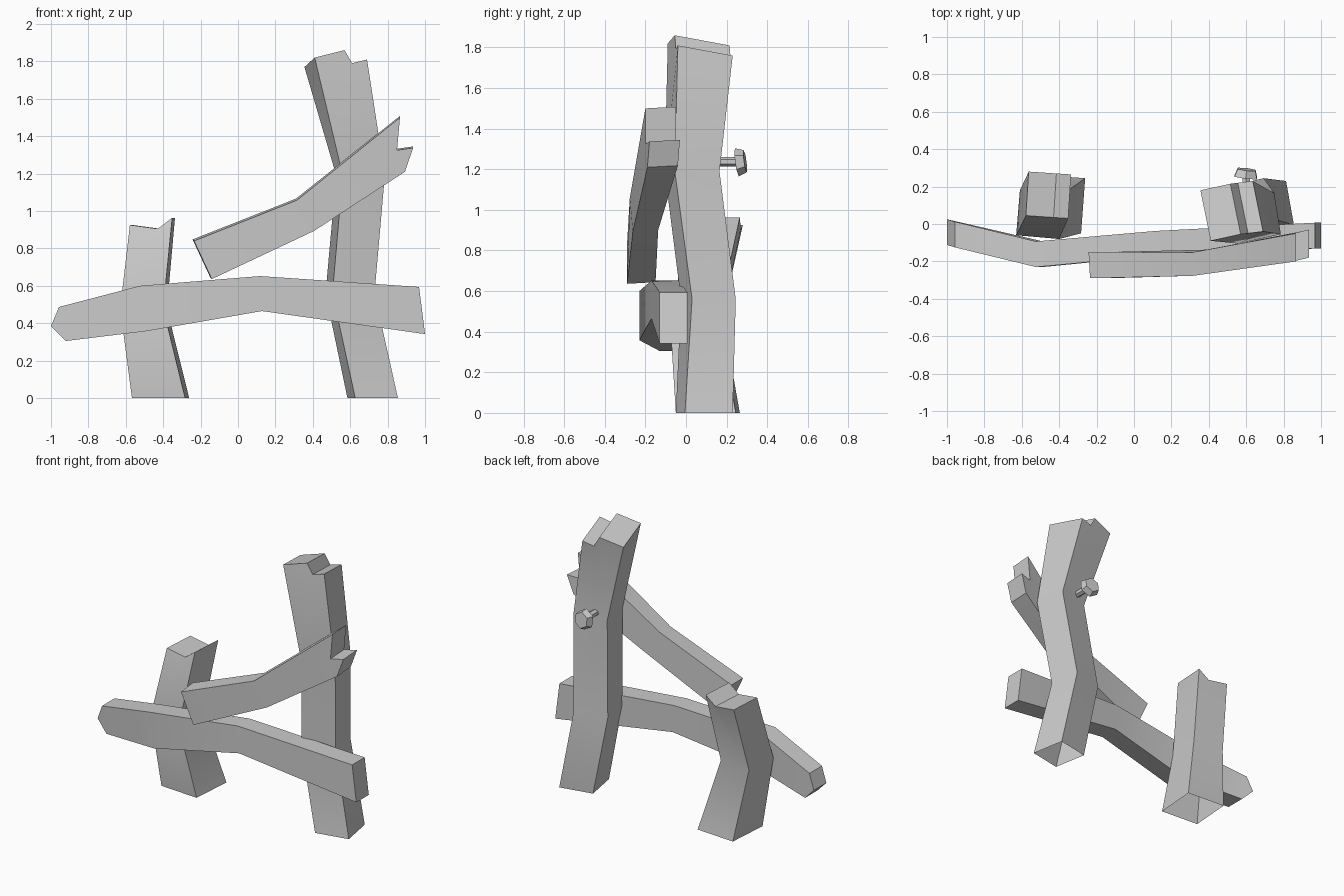
import bpy, bmesh, math
from mathutils import Vector, Matrix

cube = bpy.data.objects.get("Cube")
if cube:
    bpy.data.objects.remove(cube, do_unlink=True)

grey = bpy.data.materials.new("weathered_grey")
grey.use_nodes = True
colour = (0.6, 0.6, 0.6, 1)
grey.diffuse_color = colour
grey.node_tree.nodes["Principled BSDF"].inputs["Base Color"].default_value = colour


def finish(name, bm):
    bmesh.ops.recalc_face_normals(bm, faces=bm.faces)
    mesh = bpy.data.meshes.new(name)
    bm.to_mesh(mesh)
    bm.free()
    mesh.materials.append(grey)
    obj = bpy.data.objects.new(name, mesh)
    bpy.context.collection.objects.link(obj)
    bpy.ops.object.select_all(action='DESELECT')
    bpy.context.view_layer.objects.active = obj
    obj.select_set(True)
    bpy.ops.object.shade_smooth_by_angle(angle=math.radians(30))


def beam(name, stations, tip, capped):
    """Bent plank: stations are (edge a, edge b, depth); tip is the broken end outline."""
    bm = bmesh.new()

    def pair(point, depth):
        front = Vector(point)
        return bm.verts.new(front), bm.verts.new(front + Vector(depth))

    a = [pair(s[0], s[2]) for s in stations]
    b = [pair(s[1], s[2]) for s in stations]
    end = [a[-1]] + [pair(p, stations[-1][2]) for p in tip] + [b[-1]]
    # front and back faces, the last one following the broken outline
    for i in range(len(a) - 1):
        last = i == len(a) - 2
        far = end if last else [a[i + 1], b[i + 1]]
        for side in (0, 1):
            bm.faces.new([b[i][side], a[i][side]] + [p[side] for p in far])
    # long edges and the broken end
    for run in (a, b, end):
        for p, q in zip(run, run[1:]):
            bm.faces.new((p[0], q[0], q[1], p[1]))
    if capped:
        bm.faces.new((a[0][0], b[0][0], b[0][1], a[0][1]))
    finish(name, bm)


# Posts, open underneath
beam("tall_post", [
    ((.627, -.05, 0), (.855, -.005, 0), (-.042, .235, 0)),
    ((.505, -.025, .56), (.73, .03, .56), (-.037, .215, 0)),
    ((.56, -.105, 1.19), (.785, -.055, 1.19), (-.035, .22, 0)),
    ((.41, -.09, 1.82), (.69, -.04, 1.81), (-.055, .27, -.05)),
], [(.57, -.055, 1.86), (.61, -.05, 1.79)], False)

beam("short_post", [
    ((-.567, -.03, 0), (-.283, -.05, 0), (.022, .295, 0)),
    ((-.63, -.06, .48), (-.40, -.08, .48), (.02, .24, 0)),
    ((-.578, .045, .925), (-.352, .03, .963), (.015, .235, 0)),
], [(-.43, .035, .905)], False)

# Rails
beam("lower_rail", [
    ((.968, -.13, .594), (1, -.13, .342), (0, .137, 0)),
    ((.118, -.17, .652), (.128, -.17, .465), (0, .133, 0)),
    ((-.524, -.23, .6), (-.487, -.23, .358), (0, .137, 0)),
    ((-.957, -.125, .487), (-.92, -.13, .305), (0, .137, 0)),
], [(-1, -.112, .385)], True)

beam("upper_rail", [
    ((-.235, -.29, .84), (-.14, -.29, .636), (-.008, .14, .008)),
    ((.315, -.277, 1.058), (.406, -.262, .893), (-.005, .125, .008)),
    ((.866, -.2, 1.5), (.893, -.19, 1.21), (0, .15, .008)),
], [(.85, -.2, 1.325), (.936, -.18, 1.337)], True)

# Loose bolt behind the tall post
bm = bmesh.new()
for r1, r2, near, far in ((.023, .023, .1, .26), (.07, .055, .25, .292)):
    place = Matrix.Translation((.6, (near + far) / 2, 1.237)) @ Matrix.Rotation(-math.pi / 2, 4, 'X')
    if r1 > .05:
        place = place @ Matrix.Rotation(math.radians(7), 4, 'Y') @ Matrix.Rotation(math.radians(8), 4, 'X')
    bmesh.ops.create_cone(bm, cap_ends=True, segments=6, radius1=r1, radius2=r2,
                          depth=far - near, matrix=place)
finish("loose_bolt", bm)
